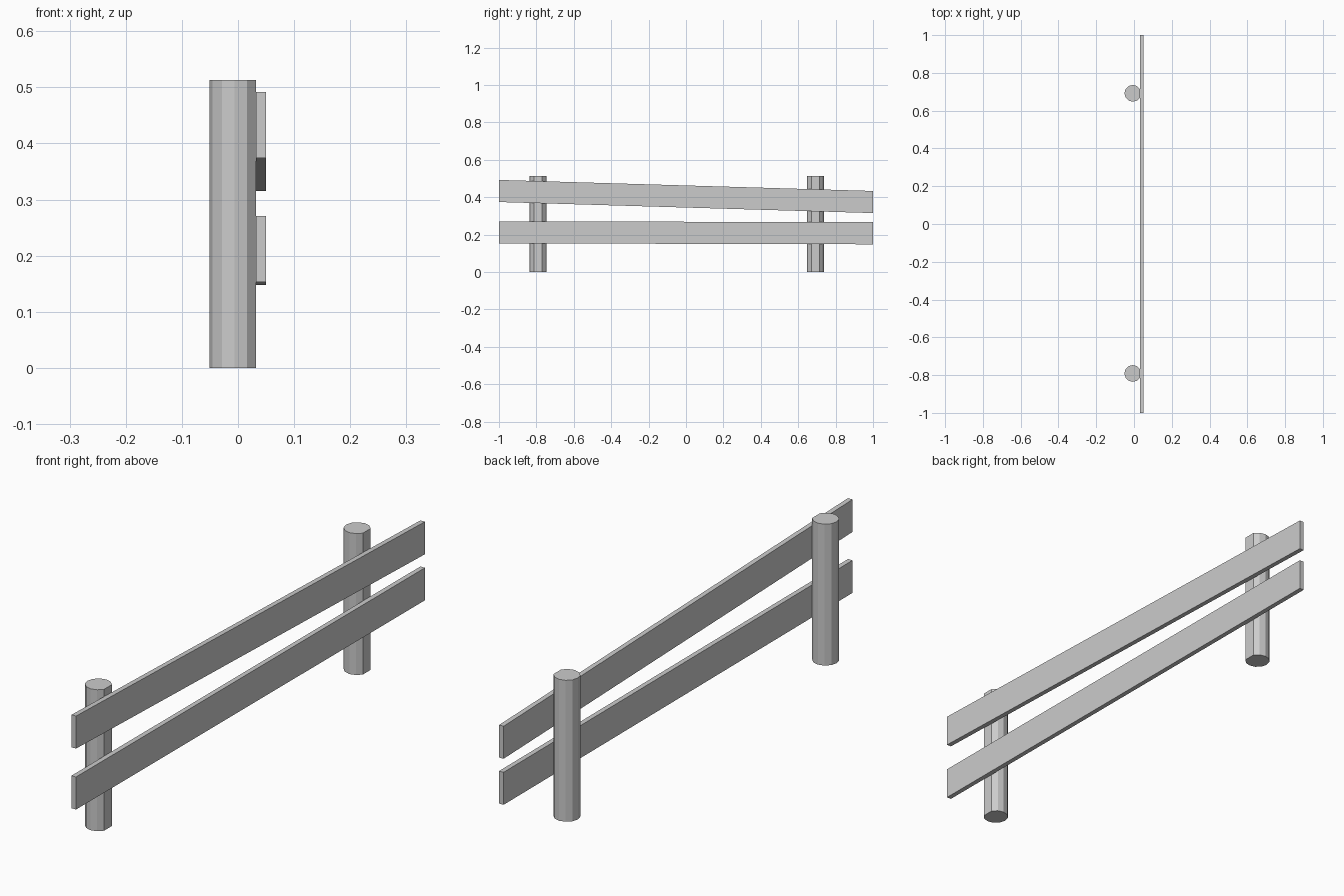
import bpy, bmesh, math

if "Cube" in bpy.data.objects:
    bpy.data.objects.remove(bpy.data.objects["Cube"])


def prism(name, outline, offset):
    """Extrude a closed outline along an offset vector."""
    bm = bmesh.new()
    face = bm.faces.new([bm.verts.new(p) for p in outline])
    grown = bmesh.ops.extrude_face_region(bm, geom=[face])["geom"]
    verts = [g for g in grown if isinstance(g, bmesh.types.BMVert)]
    bmesh.ops.translate(bm, verts=verts, vec=offset)
    bmesh.ops.recalc_face_normals(bm, faces=bm.faces)
    mesh = bpy.data.meshes.new(name)
    bm.to_mesh(mesh)
    bm.free()
    obj = bpy.data.objects.new(name, mesh)
    bpy.context.collection.objects.link(obj)
    return obj


RADIUS = 0.0445
POST_X = -0.0065
POST_HEIGHT = 0.513
BOARD_BACK, BOARD_FRONT = 0.032, 0.05

# Twelve-sided posts, with the corner facing the boards planed flat
for name, y in (("front_post", -0.791), ("rear_post", 0.692)):
    ring = [(POST_X + RADIUS * math.cos(math.radians(a)),
             y + RADIUS * math.sin(math.radians(a)), 0)
            for a in range(30, 331, 30)]
    prism(name, ring, (0, 0, POST_HEIGHT))

# Boards: bottom height at the front end and the rear end, then board width
for name, z0, z1, width in (("lower_board", 0.153, 0.148, 0.118),
                            ("upper_board", 0.374, 0.315, 0.118)):
    side = [(BOARD_BACK, -1, z0), (BOARD_BACK, 1, z1),
            (BOARD_BACK, 1, z1 + width), (BOARD_BACK, -1, z0 + width)]
    prism(name, side, (BOARD_FRONT - BOARD_BACK, 0, 0))
